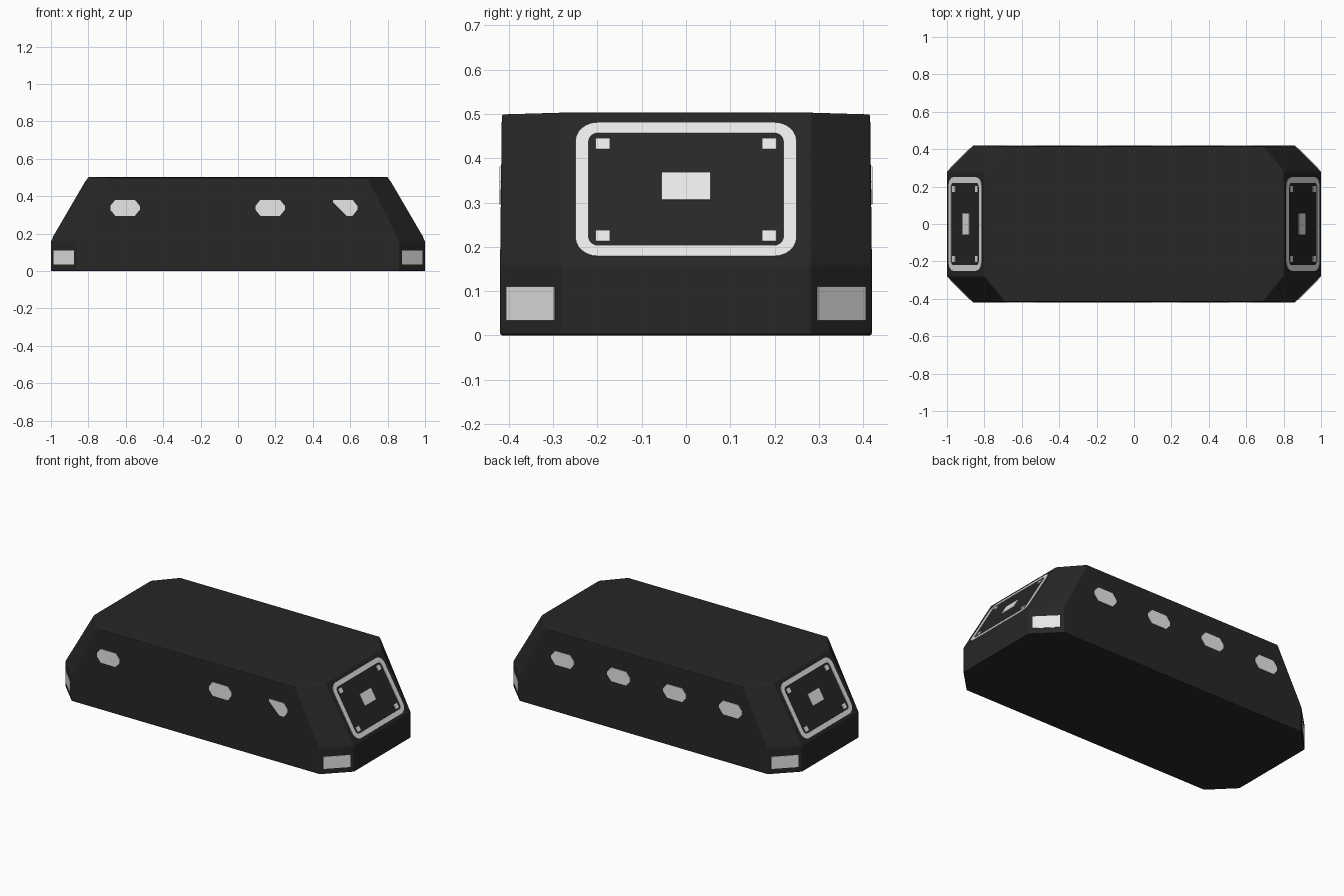
import bpy, bmesh, math
from mathutils import Vector

if "Cube" in bpy.data.objects:
    bpy.data.objects.remove(bpy.data.objects["Cube"], do_unlink=True)


def material(name, value):
    m = bpy.data.materials.new(name)
    m.use_nodes = True
    m.diffuse_color = (value, value, value, 1)
    bsdf = m.node_tree.nodes["Principled BSDF"]
    bsdf.inputs["Base Color"].default_value = (value, value, value, 1)
    bsdf.inputs["Roughness"].default_value = 0.7
    return m


BLACK = material("matte black", 0.02)
WHITE = material("light panel white", 0.8)


def finish(name, bm, mat):
    bmesh.ops.recalc_face_normals(bm, faces=bm.faces[:])
    mesh = bpy.data.meshes.new(name)
    bm.to_mesh(mesh)
    bm.free()
    mesh.materials.append(mat)
    obj = bpy.data.objects.new(name, mesh)
    bpy.context.collection.objects.link(obj)
    return obj


def plate(name, outline, centre, u, v, inner=None, rise=0.003, depth=0.008):
    """Thin plate lying on a plane; an inner outline turns it into a frame."""
    centre, u, v = Vector(centre), Vector(u).normalized(), Vector(v).normalized()
    n = u.cross(v)
    if n.dot(Vector((centre.x, centre.y, 0))) < 0:
        n = -n
    bm = bmesh.new()

    def loop(points, h):
        return [bm.verts.new(centre + u * a + v * b + n * h) for a, b in points]

    def bridge(a, b):
        for i in range(len(a)):
            j = (i + 1) % len(a)
            bm.faces.new((a[i], a[j], b[j], b[i]))

    top, low = loop(outline, rise), loop(outline, rise - depth)
    bridge(top, low)
    if inner:
        in_top, in_low = loop(inner, rise), loop(inner, rise - depth)
        bridge(top, in_top)
        bridge(low, in_low)
        bridge(in_top, in_low)
    else:
        bm.faces.new(top)
        bm.faces.new(low)
    return finish(name, bm, WHITE)


def rectangle(w, h):
    return [(-w, -h), (w, -h), (w, h), (-w, h)]


def rounded(w, h, r, steps=6):
    points = []
    for k, (sx, sy) in enumerate([(1, 1), (-1, 1), (-1, -1), (1, -1)]):
        for i in range(steps + 1):
            a = math.pi / 2 * (k + i / steps)
            points.append((sx * (w - r) + r * math.cos(a), sy * (h - r) + r * math.sin(a)))
    return points


# Body: three chamfered rectangles lofted upward
def ring(bm, end_x, side_x, side_y, z_end, z_side):
    quarter = [(end_x, 0.28, z_end), (side_x, side_y, z_side)]
    points = quarter + [(-x, y, z) for x, y, z in reversed(quarter)]
    points += [(-x, -y, z) for x, y, z in points]
    return [bm.verts.new(p) for p in points]


bm = bmesh.new()
rings = [ring(bm, 1, 0.86, 0.42, 0, 0),
         ring(bm, 1, 0.86, 0.42, 0.16, 0.16),
         ring(bm, 0.8, 0.69, 0.416, 0.503, 0.499)]
for a, b in zip(rings, rings[1:]):
    for i in range(8):
        j = (i + 1) % 8
        bm.faces.new((a[i], a[j], b[j], b[i]))
bm.faces.new(rings[0])
t = rings[2]
bm.faces.new(t[0:4])
bm.faces.new(t[4:8])
bm.faces.new((t[0], t[3], t[4], t[7]))
body = finish("body", bm, BLACK)
bevel = body.modifiers.new("soft edges", "BEVEL")
bevel.width = 0.005
bevel.segments = 2
bevel.limit_method = "ANGLE"
bevel.angle_limit = math.radians(15)

# Sloped end panels: rounded frame, centre plate and four corner studs
for side, label in ((1, "left"), (-1, "right")):
    low, high = Vector((side, 0, 0.16)), Vector((side * 0.8, 0, 0.503))
    slope = high - low
    stretch = slope.length / slope.z

    def on_slope(y, z):
        p = low + slope * ((z - 0.16) / slope.z)
        return (p.x, y, p.z)

    across = (0, 1, 0)
    plate(label + "_panel_frame", rounded(0.25, 0.151 * stretch, 0.05),
          on_slope(0, 0.329), across, slope,
          inner=rounded(0.22, 0.127 * stretch, 0.022))
    plate(label + "_panel_centre", rectangle(0.055, 0.031 * stretch),
          on_slope(0, 0.336), across, slope)
    for y in (-0.188, 0.188):
        for z in (0.224, 0.432):
            plate(label + "_panel_stud", rectangle(0.016, 0.0125 * stretch),
                  on_slope(y, z), across, slope)

# Rectangular lights on the chamfered corners
for sx in (1, -1):
    for sy in (1, -1):
        plate("corner_light", rectangle(0.077, 0.038),
              (sx * 0.93, sy * 0.35, 0.072), (sx, -sy, 0), (0, 0, 1))

# Side lights: full row on the back, partly covered row on the front
lozenge = [(-0.052, 0.043), (0.052, 0.043), (0.079, 0.01), (0.079, -0.01),
           (0.052, -0.043), (-0.052, -0.043), (-0.079, -0.01), (-0.079, 0.01)]
clipped = lozenge[:5] + [(0.02, -0.043), (-0.052, 0.03)]
for i in range(4):
    x = -0.604 + 0.388 * i
    plate("back_side_light", lozenge, (x, 0.418, 0.338), (1, 0, 0), (0, 0, 1))
    if i != 1:
        plate("front_side_light", clipped if i == 3 else lozenge,
              (x, -0.418, 0.338), (1, 0, 0), (0, 0, 1))
